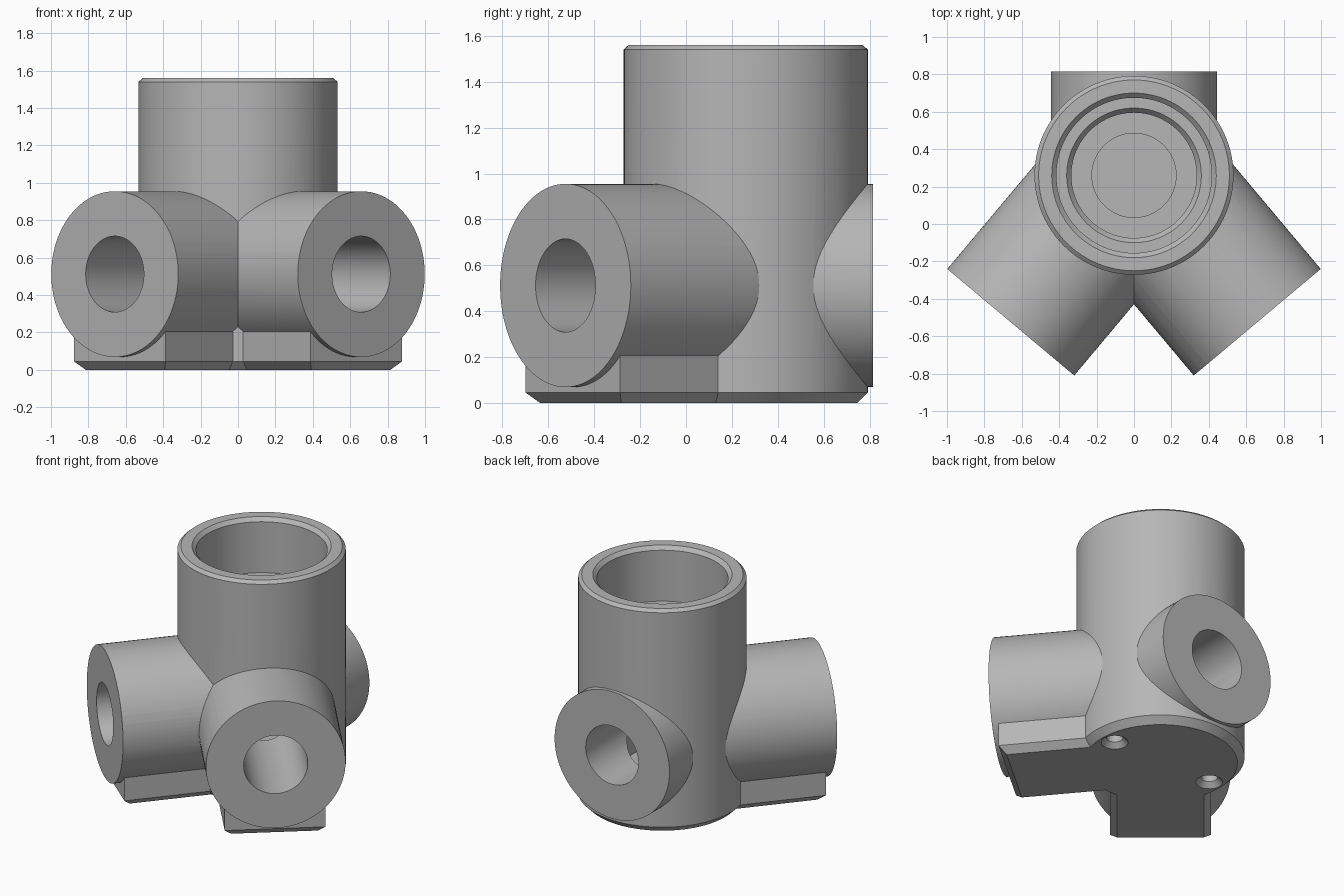
import bpy, bmesh, math
from mathutils import Matrix, Vector

if "Cube" in bpy.data.objects:
    bpy.data.objects.remove(bpy.data.objects["Cube"], do_unlink=True)

AXIS_Y = 0.26      # position of the main barrel
PIPE_Z = 0.512     # height of the side pipe axes
SEGMENTS = 96

steel = bpy.data.materials.new("grey steel")
steel.use_nodes = True
colour = (0.47, 0.47, 0.47, 1)
steel.diffuse_color = colour
steel.node_tree.nodes["Principled BSDF"].inputs["Base Color"].default_value = colour


def make_object(name, bm):
    bmesh.ops.recalc_face_normals(bm, faces=bm.faces)
    mesh = bpy.data.meshes.new(name)
    bm.to_mesh(mesh)
    bm.free()
    mesh.materials.append(steel)
    obj = bpy.data.objects.new(name, mesh)
    bpy.context.collection.objects.link(obj)
    return obj


def turned(name, profile, matrix, segments=SEGMENTS):
    """Solid of revolution from (radius, height) points, capped at both ends."""
    bm = bmesh.new()
    rings = []
    for r, z in profile:
        angles = [2 * math.pi * i / segments for i in range(segments)]
        rings.append([bm.verts.new((r * math.cos(a), r * math.sin(a), z)) for a in angles])
    for low, high in zip(rings, rings[1:]):
        for i in range(segments):
            j = (i + 1) % segments
            bm.faces.new((low[i], low[j], high[j], high[i]))
    bm.faces.new(rings[0])
    bm.faces.new(rings[-1])
    bm.transform(matrix)
    return make_object(name, bm)


def foot_block(name, matrix, length=0.983, half=0.32, top=0.3, chamfer=0.045):
    """Block along local x with its lower edges chamfered."""
    bm = bmesh.new()
    rings = []
    for z, inset in ((0, chamfer), (chamfer, 0), (top, 0)):
        x, y = length - inset, half - inset
        corners = ((0, -y), (x, -y), (x, y), (0, y))
        rings.append([bm.verts.new((cx, cy, z)) for cx, cy in corners])
    for low, high in zip(rings, rings[1:]):
        for i in range(4):
            j = (i + 1) % 4
            bm.faces.new((low[i], low[j], high[j], high[i]))
    bm.faces.new(rings[0])
    bm.faces.new(rings[-1])
    bm.transform(matrix)
    return make_object(name, bm)


def combine(body, part, operation):
    """Apply a boolean to the body and discard the part."""
    part.hide_render = True
    mod = body.modifiers.new(part.name, 'BOOLEAN')
    mod.operation = operation
    mod.solver = 'EXACT'
    mod.object = part
    bpy.context.view_layer.objects.active = body
    bpy.ops.object.modifier_apply(modifier=mod.name)
    bpy.data.objects.remove(part, do_unlink=True)


def heading(angle, z):
    return Matrix.Translation((0, AXIS_Y, z)) @ Matrix.Rotation(math.radians(angle), 4, 'Z')


# Local z of a turned part laid along local x
LAY_DOWN = Matrix.Rotation(math.pi / 2, 4, 'Y')
centre = Matrix.Translation((0, AXIS_Y, 0))

# Main barrel with chamfered ends
body = turned("pipe_fitting_body",
              [(0.487, 0), (0.532, 0.045), (0.532, 1.54), (0.51, 1.56)], centre)

# Side pipes: two angled to the front, a short one to the back
pipes = [("left_pipe", -50, 1.025), ("right_pipe", -130, 1.025), ("back_pipe", 90, 0.555)]
for name, angle, length in pipes:
    place = heading(angle, PIPE_Z) @ LAY_DOWN
    combine(body, turned(name, [(0.443, 0), (0.443, length)], place), 'UNION')

# Flat feet below the front pipes
for name, angle in (("left_foot", -50), ("right_foot", -130)):
    combine(body, foot_block(name, heading(angle, 0)), 'UNION')

# Stepped socket in the barrel
combine(body, turned("socket_cutter",
                     [(0.225, 0.25), (0.225, 0.82), (0.335, 0.82), (0.335, 1.15),
                      (0.36, 1.18), (0.415, 1.18), (0.415, 1.535), (0.44, 1.56),
                      (0.44, 1.65)], centre), 'DIFFERENCE')

# Bores through the side pipes into the socket
for name, angle, length in pipes:
    place = heading(angle, PIPE_Z) @ LAY_DOWN
    cutter = turned(name + "_bore", [(0.203, 0.05), (0.203, length + 0.1)], place)
    combine(body, cutter, 'DIFFERENCE')

# Countersunk screw holes in the underside
for side in (-1, 1):
    place = Matrix.Translation(Vector((0.39 * side, AXIS_Y + 0.015, 0)))
    cutter = turned("screw_hole", [(0.085, -0.05), (0.085, 0), (0.052, 0.033), (0.052, 0.2)],
                    place, 32)
    combine(body, cutter, 'DIFFERENCE')

# Smooth curved walls, crisp edges
bpy.ops.object.select_all(action='DESELECT')
body.select_set(True)
bpy.context.view_layer.objects.active = body
bpy.ops.object.shade_smooth_by_angle(angle=math.radians(25))
